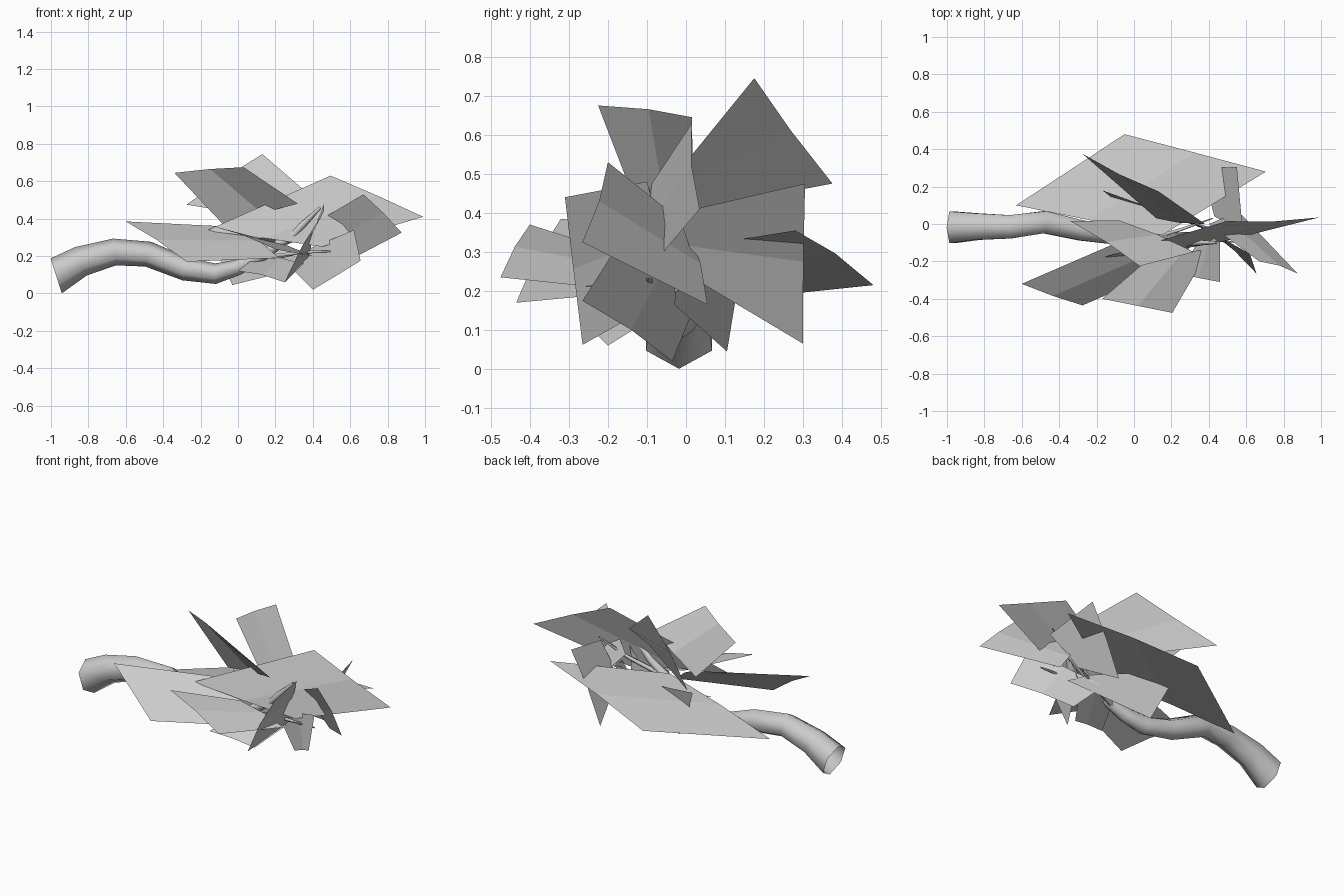
import bpy, bmesh
from math import cos, sin, pi
from mathutils import Vector

if "Cube" in bpy.data.objects:
    bpy.data.objects.remove(bpy.data.objects["Cube"])


def finish(bm, name):
    me = bpy.data.meshes.new(name)
    bm.to_mesh(me)
    bm.free()
    ob = bpy.data.objects.new(name, me)
    bpy.context.collection.objects.link(ob)
    return ob


def tube(name, points, sides=6, start=None):
    """Smooth tapered tube through (x, y, z, radius) points, open at its ends."""
    bm = bmesh.new()
    pos = [Vector(p[:3]) for p in points]
    rings = []
    for i, p in enumerate(points):
        d = pos[min(i + 1, len(pos) - 1)] - pos[max(i - 1, 0)]
        if i == 0 and start:
            d = Vector(start)
        d.normalize()
        side = Vector((0, 1, 0))
        side = (side - d * side.dot(d)).normalized()
        up = d.cross(side)
        rings.append([bm.verts.new(pos[i] + p[3] * (side * cos(a) + up * sin(a)))
                      for a in [2 * pi * (k + .5) / sides for k in range(sides)]])
    for a, b in zip(rings, rings[1:]):
        for k in range(sides):
            n = (k + 1) % sides
            bm.faces.new((a[k], a[n], b[n], b[k])).smooth = True
    bmesh.ops.recalc_face_normals(bm, faces=bm.faces)
    return finish(bm, name)


def leaf(i, tip_a, tip_b, root_a, root_b, bend=0.012):
    """Two flat quads meeting at a shallow centre fold."""
    a, b, c, d = map(Vector, (tip_a, tip_b, root_a, root_b))
    n = (b - a).cross(c - a).normalized()
    if n.z < 0:
        n = -n
    m, q = (a + b) / 2 + n * bend, (c + d) / 2 + n * bend
    bm = bmesh.new()
    v = [bm.verts.new(p) for p in (a, m, b, c, q, d)]
    for f in ((0, 1, 4, 3), (1, 2, 5, 4)):
        bm.faces.new([v[k] for k in f])
    bm.normal_update()
    if sum(f.normal.z for f in bm.faces) < 0:
        bmesh.ops.reverse_faces(bm, faces=bm.faces)
    finish(bm, f"leaf_{i}")


# main branch
tube("branch", [(-.972, -.018, .094, .098), (-.84, -.014, .172, .082), (-.66, -.015, .222, .072),
                (-.48, .01, .21, .068), (-.28, -.035, .13, .062), (-.12, -.06, .106, .055),
                (0, -.08, .14, .042), (.14, -.1, .21, .03), (.3, -.1, .32, .022),
                (.44, -.1, .46, .008)], 6, (.17, 0, .055))

# thin twigs between the leaves
twigs = [((.1, -.1, .19), (.35, -.08, .22), (.58, -.1, .23)),
         ((.2, -.1, .25), (.42, -.05, .33), (.58, 0, .43)),
         ((.05, -.09, .16), (.25, -.03, .2), (.42, .03, .24))]
for i, t in enumerate(twigs):
    tube(f"twig_{i}", [(*p, r) for p, r in zip(t, (.016, .011, .004))], 4)

# leaves: two tip corners, then the two matching root corners
leaves = [
    ((-.05, .48, .215), (.705, .28, .355), (-.63, .10, .175), (.15, -.06, .30)),
    ((-.34, .015, .645), (.03, -.225, .675), (-.08, .02, .37), (.32, -.15, .48)),
    ((-.275, .375, .475), (.13, .175, .745), (.12, .03, .41), (.38, 0, .53)),
    ((.495, .015, .63), (.99, .035, .41), (-.17, -.18, .335), (.45, -.10, .25)),
    ((.67, -.20, .53), (.875, -.265, .325), (.40, .0, .37), (.57, .055, .165)),
    ((-.60, -.32, .385), (-.275, -.435, .17), (0, -.06, .355), (.22, -.22, .19)),
    ((-.17, -.40, .37), (.205, -.475, .235), (.12, -.15, .29), (.40, -.14, .20)),
    ((.40, -.035, .02), (.655, -.265, .175), (.24, .03, .18), (.62, -.16, .34)),
    ((.55, .305, .475), (.36, .30, .065), (.58, -.02, .40), (.43, .04, .22)),
    ((.46, -.31, .44), (.25, -.265, .062), (.46, -.10, .48), (.38, -.02, .20)),
    ((0, -.27, .12), (.25, -.20, .06), (.10, -.04, .20), (.35, -.04, .16)),
    ((-.17, .18, .36), (-.03, .105, .045), (.33, 0, .23), (.45, -.03, .165)),
]
for i, corners in enumerate(leaves):
    leaf(i, *corners)
